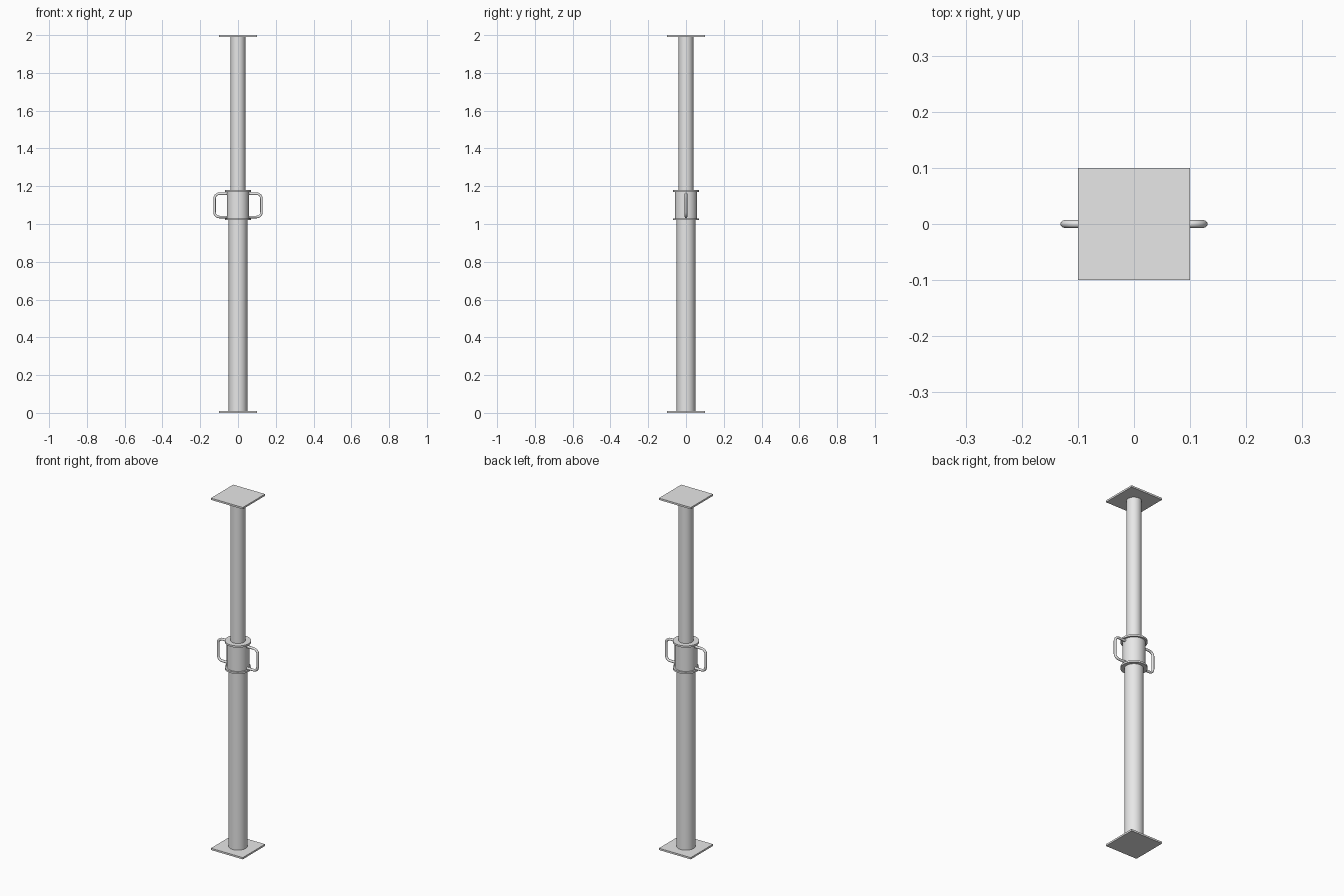
import bpy, math
from mathutils import Vector

cube = bpy.data.objects.get("Cube")
if cube:
    bpy.data.objects.remove(cube, do_unlink=True)

steel = bpy.data.materials.new("grey steel")
steel.use_nodes = True
colour = (0.8, 0.8, 0.8, 1)
steel.diffuse_color = colour
steel.node_tree.nodes["Principled BSDF"].inputs["Base Color"].default_value = colour


def finish(name, smooth=True):
    ob = bpy.context.object
    ob.name = name
    ob.data.materials.append(steel)
    if smooth:
        bpy.ops.object.shade_smooth_by_angle(angle=math.radians(40))
    return ob


def cylinder(name, radius, low, high):
    bpy.ops.mesh.primitive_cylinder_add(
        vertices=32, radius=radius, depth=high - low, location=(0, 0, (low + high) / 2))
    finish(name)


def plate(name, low, high):
    bpy.ops.mesh.primitive_cube_add(size=1, location=(0, 0, (low + high) / 2))
    bpy.context.object.scale = (0.2, 0.2, high - low)
    bpy.ops.object.transform_apply(location=False, rotation=False, scale=True)
    finish(name, smooth=False)


def handle(name, side):
    # Rounded C-shaped rod ending inside the collar
    low, high, outer, bend = 1.037, 1.16, 0.124, 0.025
    points = [Vector((0.05, 0, high))]
    for cz, start in ((high - bend, 90), (low + bend, 0)):
        for i in range(7):
            a = math.radians(start - 15 * i)
            points.append(Vector((outer - bend + bend * math.cos(a), 0,
                                  cz + bend * math.sin(a))))
    points.append(Vector((0.05, 0, low)))
    curve = bpy.data.curves.new(name, "CURVE")
    curve.dimensions = "3D"
    curve.bevel_depth = 0.007
    curve.bevel_resolution = 3
    curve.use_fill_caps = True
    spline = curve.splines.new("POLY")
    spline.points.add(len(points) - 1)
    for target, p in zip(spline.points, points):
        target.co = (side * p.x, p.y, p.z, 1)
    ob = bpy.data.objects.new(name, curve)
    bpy.context.collection.objects.link(ob)
    bpy.ops.object.select_all(action="DESELECT")
    ob.select_set(True)
    bpy.context.view_layer.objects.active = ob
    bpy.ops.object.convert(target="MESH")
    finish(name)


# End plates
plate("base_plate", 0, 0.01)
plate("head_plate", 1.99, 2)

# Telescoping tubes
cylinder("outer_tube", 0.049, 0.01, 1.03)
cylinder("inner_tube", 0.0385, 1.02, 1.99)

# Adjusting collar with a flange at each end
cylinder("collar", 0.058, 1.025, 1.175)
cylinder("lower_flange", 0.068, 1.02, 1.03)
cylinder("upper_flange", 0.068, 1.17, 1.18)

# Grip on each side
handle("left_handle", 1)
handle("right_handle", -1)
